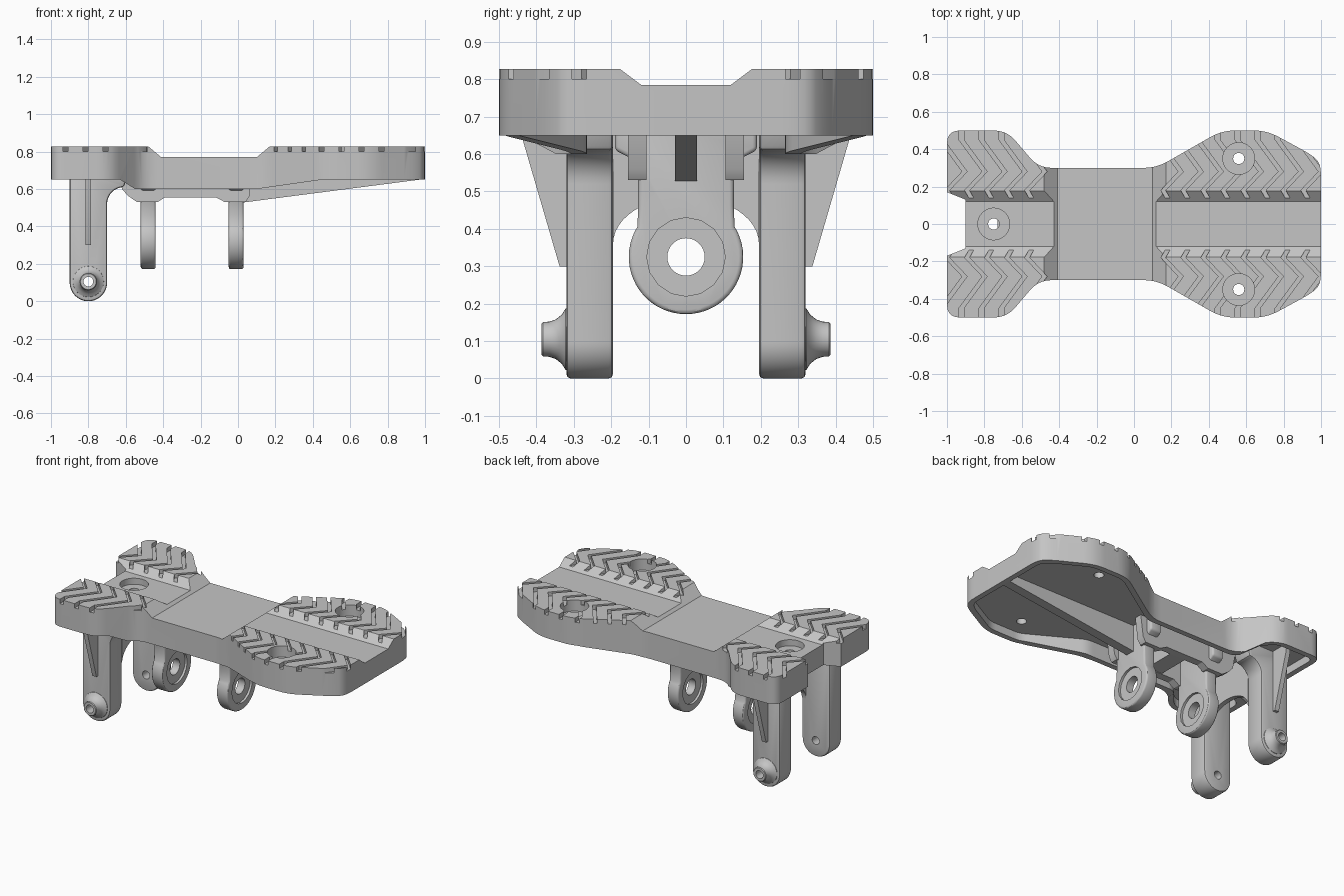
import bpy, bmesh, math
from mathutils import Vector

cube = bpy.data.objects.get("Cube")
if cube:
    bpy.data.objects.remove(cube, do_unlink=True)

grey = bpy.data.materials.new("light_grey")
grey.use_nodes = True
COLOUR = (0.56, 0.56, 0.56, 1)
grey.diffuse_color = COLOUR
grey.node_tree.nodes["Principled BSDF"].inputs["Base Color"].default_value = COLOUR

ORDER = {"x": (2, 0, 1), "y": (0, 2, 1), "z": (0, 1, 2)}


def finish(name, bm):
    bmesh.ops.recalc_face_normals(bm, faces=bm.faces[:])
    mesh = bpy.data.meshes.new(name)
    bm.to_mesh(mesh)
    bm.free()
    mesh.materials.append(grey)
    obj = bpy.data.objects.new(name, mesh)
    bpy.context.collection.objects.link(obj)
    return obj


def prism(name, pts, axis, a, b):
    """Extrude a 2D profile along an axis."""
    bm = bmesh.new()
    rings = [[bm.verts.new([(u, v, w)[i] for i in ORDER[axis]]) for u, v in pts]
             for w in (a, b)]
    bm.faces.new(rings[0][::-1])
    bm.faces.new(rings[1])
    n = len(pts)
    for i in range(n):
        j = (i + 1) % n
        bm.faces.new((rings[0][i], rings[0][j], rings[1][j], rings[1][i]))
    return finish(name, bm)


def rounded(pts, r, n=5):
    """Replace each corner of a polygon by a small curve."""
    result = []
    for i, p in enumerate(pts):
        p, before, after = Vector(p), Vector(pts[i - 1]), Vector(pts[(i + 1) % len(pts)])
        start, end = [p + (q - p).normalized() * min(r, (q - p).length * 0.45)
                      for q in (before, after)]
        for k in range(n + 1):
            t = k / n
            result.append(tuple(start * (1 - t) ** 2 + p * 2 * t * (1 - t) + end * t * t))
    return result


def arc(cx, cy, r, start, end, n=24):
    return [(cx + r * math.cos(math.radians(start + (end - start) * i / n)),
             cy + r * math.sin(math.radians(start + (end - start) * i / n)))
            for i in range(n + 1)]


def cylinder(axis, cu, cv, r, a, b, n=32):
    return prism("cutter", arc(cu, cv, r, 0, 360, n)[:-1], axis, a, b)


def apply(obj, mod):
    with bpy.context.temp_override(object=obj, active_object=obj):
        bpy.ops.object.modifier_apply(modifier=mod.name)


def boolean(obj, cutter, operation="DIFFERENCE"):
    mod = obj.modifiers.new("cut", "BOOLEAN")
    mod.operation, mod.solver, mod.object = operation, "EXACT", cutter
    apply(obj, mod)
    bpy.data.objects.remove(cutter, do_unlink=True)


def bevel(obj, width, segments=3, angle=50):
    mod = obj.modifiers.new("soft", "BEVEL")
    mod.width, mod.segments = width, segments
    mod.limit_method, mod.angle_limit = "ANGLE", math.radians(angle)
    apply(obj, mod)


def mirrored(half):
    return [(x, -y) for x, y in half[::-1]] + half


# Pedal plate: side profile crossed with the rounded plan
side = [(-1.1, 0.828), (-0.48, 0.828), (-0.41, 0.77), (0.1, 0.77), (0.17, 0.828),
        (1.1, 0.828), (1.1, 0.65), (0.45, 0.65), (0.1, 0.6), (-0.55, 0.6),
        (-0.63, 0.65), (-1.1, 0.65)]
plan = mirrored([(1, 0.32), (0.95, 0.37), (0.71, 0.5), (0.47, 0.5), (0.12, 0.3),
                 (-0.51, 0.3), (-0.68, 0.5), (-1, 0.5)])
plate = prism("pedal_plate", side, "y", -0.6, 0.6)
boolean(plate, prism("plan", rounded(plan, 0.07), "z", 0.4, 1), "INTERSECT")
# Central channel and end notch
boolean(plate, prism("channel", [(-0.12, 0.785), (0.12, 0.785), (0.18, 0.83), (0.18, 0.9),
                                 (-0.18, 0.9), (-0.18, 0.83)], "x", -1.2, 1.2))
boolean(plate, prism("notch", [(-0.9, -0.13), (-0.9, 0.13), (-1.05, 0.19),
                               (-1.05, -0.19)], "z", 0.4, 1))
# Hollow underside inside a thin rim
inner = mirrored([(0.965, 0.3), (0.92, 0.345), (0.7, 0.465), (0.48, 0.465), (0.13, 0.265),
                  (-0.525, 0.265), (-0.695, 0.465), (-0.965, 0.465), (-0.965, 0.21),
                  (-0.865, 0.165)])
boolean(plate, prism("hollow", rounded(inner, 0.04), "z", 0.4, 0.7))
# Counterbored screw holes
for x, y, floor in [(0.56, 0.35, 0.755), (0.56, -0.35, 0.755), (-0.75, 0, 0.745)]:
    boolean(plate, cylinder("z", x, y, 0.085, floor, 0.9))
    boolean(plate, cylinder("z", x, y, 0.03, 0.5, 0.9, 20))

# Zigzag tread grooves on the four pads
zigzag = [(0, 0.55), (0, 0.45), (0.125, 0.28), (0.03, 0.18), (0.07, 0.11)]
width = 0.026
for sign in (1, -1):
    for start in [-1.043 + 0.107 * i for i in range(5)] + [0.113 + 0.107 * i for i in range(8)]:
        line = [(start + x, sign * y) for x, y in zigzag]
        groove = line + [(x + width, y) for x, y in line[::-1]]
        boolean(plate, prism("groove", groove, "z", 0.8, 0.9))

# Hanging lugs with a stepped bearing hole
lug_shape = arc(0, 0.325, 0.153, 32, -212, 40) + [
    (-0.128, 0.46), (-0.128, 0.55), (-0.15, 0.59), (-0.19, 0.61), (-0.19, 0.71),
    (0.19, 0.71), (0.19, 0.61), (0.15, 0.59), (0.128, 0.55), (0.128, 0.46)]
for name, x in (("rear_lug", -0.48), ("front_lug", -0.01)):
    lug = prism(name, lug_shape, "x", x - 0.04, x + 0.04)
    bevel(lug, 0.012)
    for a, b in ((x - 0.1, x - 0.025), (x + 0.025, x + 0.1)):
        boolean(lug, cylinder("x", 0, 0.325, 0.105, a, b, 16))
    boolean(lug, cylinder("x", 0, 0.325, 0.05, x - 0.1, x + 0.1))

# Rails and cross bar joining the lugs
rail = [(-0.64, 0.71), (-0.62, 0.6), (-0.59, 0.565), (-0.54, 0.53), (-0.43, 0.53),
        (-0.39, 0.556), (-0.12, 0.556), (-0.07, 0.53), (0.04, 0.53), (0.06, 0.56), (0.08, 0.71)]
for name, y in (("left_rail", 0.13), ("right_rail", -0.13)):
    prism(name, rail, "y", y - 0.025, y + 0.025)
prism("cross_bar", [(-0.3, 0.56), (-0.19, 0.56), (-0.19, 0.71), (-0.3, 0.71)],
      "y", -0.15, 0.15)
# Tapering spine under the toe
prism("toe_spine", [(0.02, 0.71), (0.02, 0.527), (0.97, 0.65), (0.97, 0.71)],
      "y", -0.03, 0.03)

# Rear legs with gussets and hollow pivot bosses
leg_shape = arc(-0.8, 0.1, 0.1, 180, 360) + arc(-0.61, 0.52, 0.09, 180, 90, 8) + [
    (-0.58, 0.71), (-0.9, 0.71)]
boss_profile = [(0, 0.31), (0.085, 0.31), (0.082, 0.322), (0.066, 0.332), (0.053, 0.348),
                (0.047, 0.365), (0.046, 0.382), (0.042, 0.386), (0, 0.386)]
for name, s in (("left", 1), ("right", -1)):
    leg = prism(name + "_leg", leg_shape, "y", s * 0.195, s * 0.32)
    bevel(leg, 0.012, 2, 60)
    prism(name + "_gusset", [(s * 0.3, 0.3), (s * 0.338, 0.3), (s * 0.44, 0.65),
                             (s * 0.44, 0.71), (s * 0.3, 0.71)], "x", -0.815, -0.785)
    bm = bmesh.new()
    verts = [bm.verts.new((-0.8 + r, s * y, 0.105)) for r, y in boss_profile]
    edges = [bm.edges.new(pair) for pair in zip(verts, verts[1:])]
    bmesh.ops.spin(bm, geom=verts + edges, cent=(-0.8, 0, 0.105), axis=(0, 1, 0),
                   angle=math.tau, steps=32)
    bmesh.ops.remove_doubles(bm, verts=bm.verts[:], dist=0.0005)
    boss = finish(name + "_boss", bm)
    for part in (leg, boss):
        boolean(part, cylinder("y", -0.8, 0.105, 0.026, s * 0.1, s * 0.45, 20))

# Arched web between the legs
arch = [(y, 0.36 + (z - 0.36) * 0.65) for y, z in arc(0, 0.36, 0.195, 0, 180)]
prism("leg_web", arch + [(-0.195, 0.71), (0.195, 0.71)], "x", -0.73, -0.7)

# Smooth curved surfaces, keep hard edges
bpy.ops.object.select_all(action="DESELECT")
for obj in bpy.context.collection.objects:
    if obj.type == "MESH":
        obj.select_set(True)
        bpy.context.view_layer.objects.active = obj
bpy.ops.object.shade_smooth_by_angle(angle=math.radians(30))
